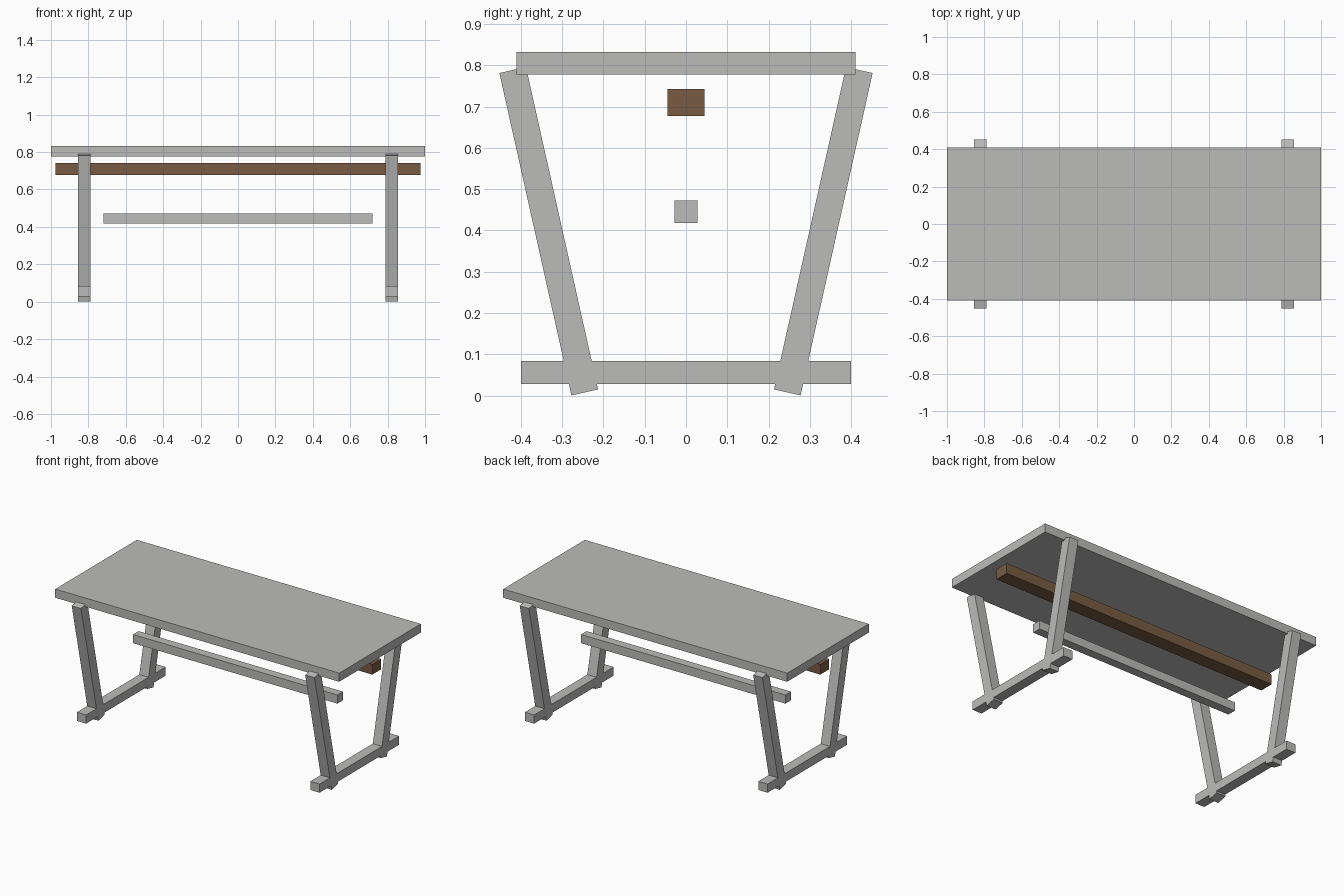
import bpy
import math

default = bpy.data.objects.get("Cube")
if default:
    bpy.data.objects.remove(default, do_unlink=True)


def material(name, rgb):
    mat = bpy.data.materials.new(name)
    mat.use_nodes = True
    mat.diffuse_color = (*rgb, 1)
    shader = mat.node_tree.nodes["Principled BSDF"]
    shader.inputs["Base Color"].default_value = (*rgb, 1)
    shader.inputs["Roughness"].default_value = 0.8
    return mat


grey = material("light grey", (0.5, 0.5, 0.49))
brown = material("brown wood", (0.19, 0.105, 0.055))


def beam(name, centre, size, mat=grey, tilt=0):
    """Box of full dimensions size, tilted about the x axis."""
    bpy.ops.mesh.primitive_cube_add(size=1, location=centre, rotation=(tilt, 0, 0))
    obj = bpy.context.object
    obj.name = name
    obj.scale = size
    obj.data.materials.append(mat)
    return obj


# Table top and the two long beams beneath it
beam("table_top", (0, 0, 0.805), (2, 0.82, 0.055))
beam("support_beam", (0, 0, 0.71), (1.954, 0.09, 0.065), brown)
beam("stretcher", (0, 0, 0.445), (1.44, 0.056, 0.055))

# Splayed legs and a foot rail at each end
LEG_X, LEG_WIDTH = 0.822, 0.065
LEG_TILT = math.radians(12.6)
for side, sx in (("left", 1), ("right", -1)):
    beam(f"foot_rail_{side}", (sx * LEG_X, 0, 0.056), (LEG_WIDTH, 0.8, 0.055))
    for end, sy in (("front", -1), ("back", 1)):
        beam(f"{end}_leg_{side}", (sx * LEG_X, sy * 0.3325, 0.398),
             (LEG_WIDTH, 0.066, 0.8), tilt=-sy * LEG_TILT)
